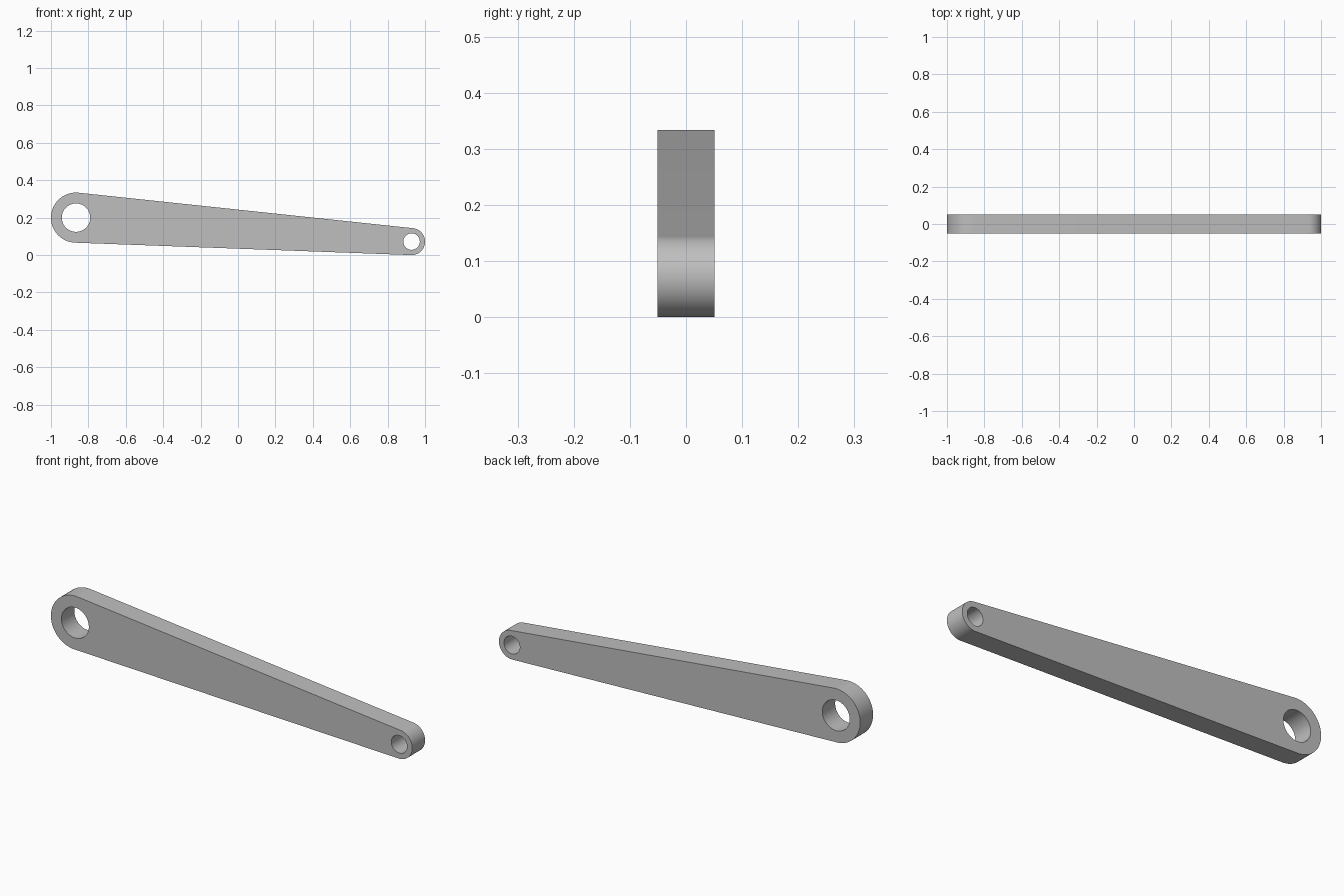
import bpy
import bmesh
import math
from mathutils import Matrix, Vector

cube = bpy.data.objects.get("Cube")
if cube:
    bpy.data.objects.remove(cube, do_unlink=True)

# Ends of the lever: centre (x, z), outer radius, hole radius
BIG, BIG_R, BIG_HOLE = Vector((-0.866, 0.2)), 0.134, 0.076
SMALL, SMALL_R, SMALL_HOLE = Vector((0.928, 0.072)), 0.072, 0.044
HALF_THICKNESS = 0.051
STEPS = 48

grey = bpy.data.materials.new("steel_grey")
grey.use_nodes = True
colour = (0.52, 0.52, 0.52, 1)
grey.diffuse_color = colour
grey.node_tree.nodes["Principled BSDF"].inputs["Base Color"].default_value = colour


def arc(centre, radius, start, end, steps=STEPS):
    angles = [start + (end - start) * i / steps for i in range(steps + 1)]
    return [centre + radius * Vector((math.cos(a), math.sin(a))) for a in angles]


def add_loop(curve, points):
    spline = curve.splines.new("POLY")
    spline.points.add(len(points) - 1)
    for target, p in zip(spline.points, points):
        target.co = (p.x, p.y, 0, 1)
    spline.use_cyclic_u = True


# Outline: two arcs joined by their common tangents
axis = SMALL - BIG
tilt = math.atan2(axis.y, axis.x)
spread = math.acos((BIG_R - SMALL_R) / axis.length)
outline = arc(SMALL, SMALL_R, tilt - spread, tilt + spread)
outline += arc(BIG, BIG_R, tilt + spread, tilt + math.tau - spread)

# Flat profile with two pin holes, extruded to a plate
profile = bpy.data.curves.new("lever_profile", "CURVE")
profile.dimensions = "2D"
profile.fill_mode = "BOTH"
profile.extrude = HALF_THICKNESS
add_loop(profile, outline)
add_loop(profile, arc(BIG, BIG_HOLE, 0, math.tau)[:-1])
add_loop(profile, arc(SMALL, SMALL_HOLE, 0, math.tau)[:-1])
source = bpy.data.objects.new("lever_profile", profile)
bpy.context.collection.objects.link(source)
mesh = bpy.data.meshes.new_from_object(
    source.evaluated_get(bpy.context.evaluated_depsgraph_get()))
bpy.data.objects.remove(source, do_unlink=True)

# Weld the caps to the rim and stand the plate upright
bm = bmesh.new()
bm.from_mesh(mesh)
bmesh.ops.remove_doubles(bm, verts=bm.verts, dist=0.0001)
bm.transform(Matrix.Rotation(math.pi / 2, 4, "X"))
bmesh.ops.recalc_face_normals(bm, faces=bm.faces)
bm.to_mesh(mesh)
bm.free()
mesh.name = "lever_arm"
mesh.materials.clear()
mesh.materials.append(grey)

lever = bpy.data.objects.new("lever_arm", mesh)
bpy.context.collection.objects.link(lever)
bpy.ops.object.select_all(action="DESELECT")
lever.select_set(True)
bpy.context.view_layer.objects.active = lever
bpy.ops.object.shade_smooth_by_angle(angle=math.radians(30))
